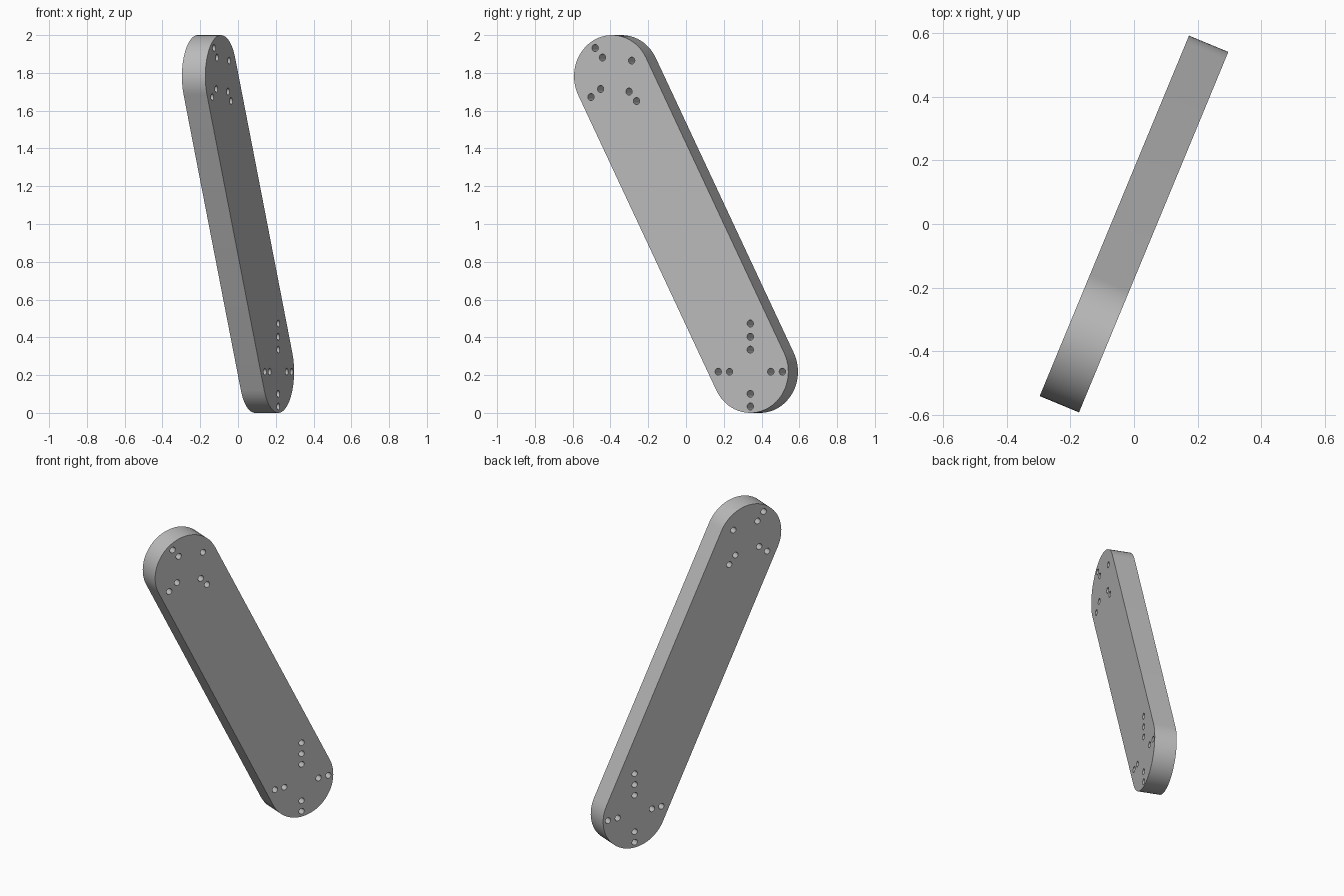
import bpy, bmesh
from math import atan2, cos, sin, pi, radians
from mathutils import Matrix

cube = bpy.data.objects.get("Cube")
if cube:
    bpy.data.objects.remove(cube)

RADIUS, THICK, HOLE = 0.218, 0.134, 0.0185
LOW, HIGH = (0.396, RADIUS), (-0.396, 2 - RADIUS)   # end centres: along the arm, height
TURN = Matrix.Rotation(radians(67.5), 4, 'Z')        # heading of the whole arm

grey = bpy.data.materials.new("grey")
grey.use_nodes = True
colour = (0.5, 0.5, 0.5, 1)
grey.diffuse_color = colour
grey.node_tree.nodes["Principled BSDF"].inputs["Base Color"].default_value = colour


def arc(centre, radius, start, sweep, steps):
    return [(centre[0] + radius * cos(start + sweep * i / steps),
             centre[1] + radius * sin(start + sweep * i / steps)) for i in range(steps + 1)]


def plate(name, outlines, depth):
    """Extrude closed outlines, drawn in the XZ plane, symmetrically along Y."""
    bm = bmesh.new()
    for outline in outlines:
        face = bm.faces.new([bm.verts.new((x, -depth / 2, z)) for x, z in outline])
        moved = bmesh.ops.extrude_face_region(bm, geom=[face], use_keep_orig=True)["geom"]
        bmesh.ops.translate(bm, vec=(0, depth, 0),
                            verts=[v for v in moved if isinstance(v, bmesh.types.BMVert)])
    bmesh.ops.recalc_face_normals(bm, faces=bm.faces)
    mesh = bpy.data.meshes.new(name)
    bm.to_mesh(mesh)
    bm.free()
    mesh.materials.append(grey)
    obj = bpy.data.objects.new(name, mesh)
    bpy.context.collection.objects.link(obj)
    return obj


# Arm: a long plate with two round ends
axis = atan2(HIGH[1] - LOW[1], HIGH[0] - LOW[0])
outline = arc(HIGH, RADIUS, axis - pi / 2, pi, 32) + arc(LOW, RADIUS, axis + pi / 2, pi, 32)
arm = plate("arm", [outline], THICK)

# Screw holes: a cross at the lower end, an irregular ring at the upper end
lower = [(d, 0) for d in (-0.184, -0.119, 0.117, 0.184)]
lower += [(0, d) for d in (-0.184, -0.117, 0.117, 0.185, 0.255)]
upper = [(-0.097, 0.15), (-0.055, 0.099), (0.112, 0.083), (-0.066, -0.067),
         (-0.121, -0.11), (0.097, -0.081), (0.14, -0.131)]
holes = [(c[0] + dx, c[1] + dz) for c, group in ((LOW, lower), (HIGH, upper)) for dx, dz in group]
cutter = plate("hole_cutter", [arc(h, HOLE, 0, 2 * pi, 20)[:-1] for h in holes], THICK * 2)
cutter.hide_render = True

cut = arm.modifiers.new("screw_holes", 'BOOLEAN')
cut.operation, cut.solver, cut.object = 'DIFFERENCE', 'EXACT', cutter
bpy.context.view_layer.objects.active = arm
bpy.ops.object.select_all(action='DESELECT')
arm.select_set(True)
bpy.ops.object.modifier_apply(modifier=cut.name)
bpy.data.objects.remove(cutter)

# Smooth the round rims, then turn the arm to its heading
bpy.ops.object.shade_smooth_by_angle(angle=radians(30))
arm.data.transform(TURN)
